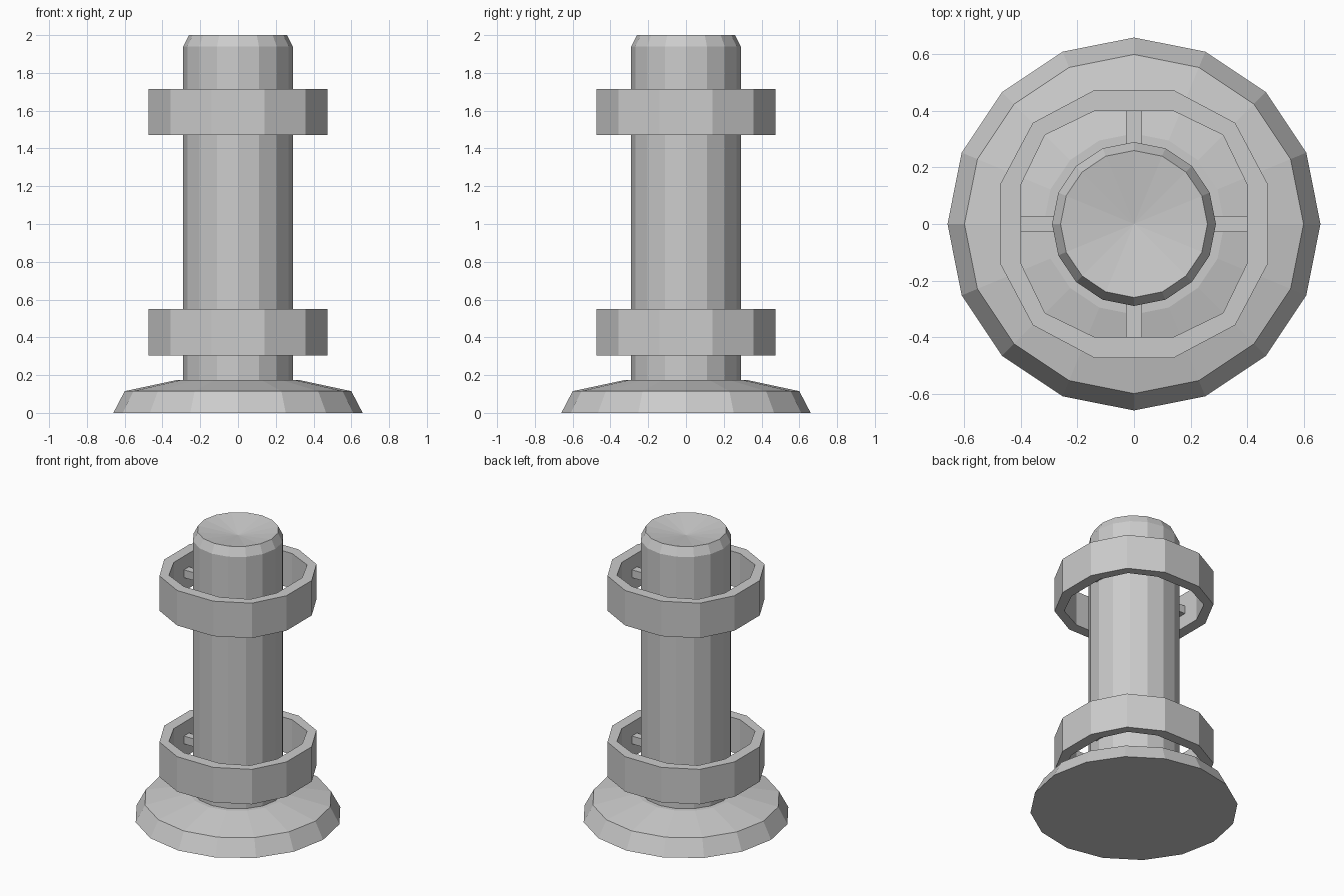
import bpy, bmesh, math

if "Cube" in bpy.data.objects:
    bpy.data.objects.remove(bpy.data.objects["Cube"])


def finish(name, bm):
    bmesh.ops.recalc_face_normals(bm, faces=bm.faces[:])
    me = bpy.data.meshes.new(name)
    bm.to_mesh(me)
    bm.free()
    ob = bpy.data.objects.new(name, me)
    bpy.context.collection.objects.link(ob)
    return ob


def lathe(name, profile, n=16):
    """Spin (radius, z) points into a solid; radius 0 makes a centre point."""
    bm = bmesh.new()
    rings = []
    for r, z in profile:
        if r == 0:
            rings.append([bm.verts.new((0, 0, z))] * n)
        else:
            rings.append([bm.verts.new((r * math.cos(2 * math.pi * i / n),
                                        r * math.sin(2 * math.pi * i / n), z)) for i in range(n)])
    for a, b in zip(rings, rings[1:]):
        for i in range(n):
            j = (i + 1) % n
            bm.faces.new(dict.fromkeys((a[i], a[j], b[j], b[i])))
    return finish(name, bm)


def outline(flat, half, diag):
    """Twelve-sided outline with four-fold symmetry."""
    pts = []
    for k in range(4):
        c, s = (1, 0, -1, 0)[k], (0, 1, 0, -1)[k]
        for x, y in ((flat, -half), (flat, half), (diag, diag)):
            pts.append((x * c - y * s, x * s + y * c))
    return pts


def collar(name, z0, z1):
    outer, inner = outline(0.474, 0.14, 0.358), outline(0.40, 0.14, 0.315)
    bm = bmesh.new()
    loops = [[bm.verts.new((x, y, z)) for x, y in pts]
             for pts, z in ((outer, z0), (outer, z1), (inner, z1), (inner, z0))]
    for k in range(4):
        a, b = loops[k], loops[(k + 1) % 4]
        for i in range(12):
            j = (i + 1) % 12
            bm.faces.new((a[i], a[j], b[j], b[i]))
    return finish(name, bm)


def spoke(name, x, y, z):
    bpy.ops.mesh.primitive_cube_add(size=1, location=(x, y, z))
    ob = bpy.context.object
    ob.name = name
    ob.scale = (0.15 if x else 0.055, 0.15 if y else 0.055, 0.055)


# Flared foot
lathe("base", [(0, 0), (0.66, 0), (0.60, 0.115), (0.32, 0.175), (0, 0.175)])

# Post with chamfered rim and dished top
lathe("post", [(0, 0.15), (0.29, 0.15), (0.29, 1.94), (0.26, 2.0), (0, 1.96)])

# Two collars, each held by four spokes
for label, z0, z1 in (("lower", 0.305, 0.55), ("upper", 1.47, 1.715)):
    collar(label + "_collar", z0, z1)
    for k, (x, y) in enumerate(((1, 0), (0, 1), (-1, 0), (0, -1))):
        spoke(f"{label}_spoke_{k + 1}", x * 0.34, y * 0.34, (z0 + z1) / 2)
